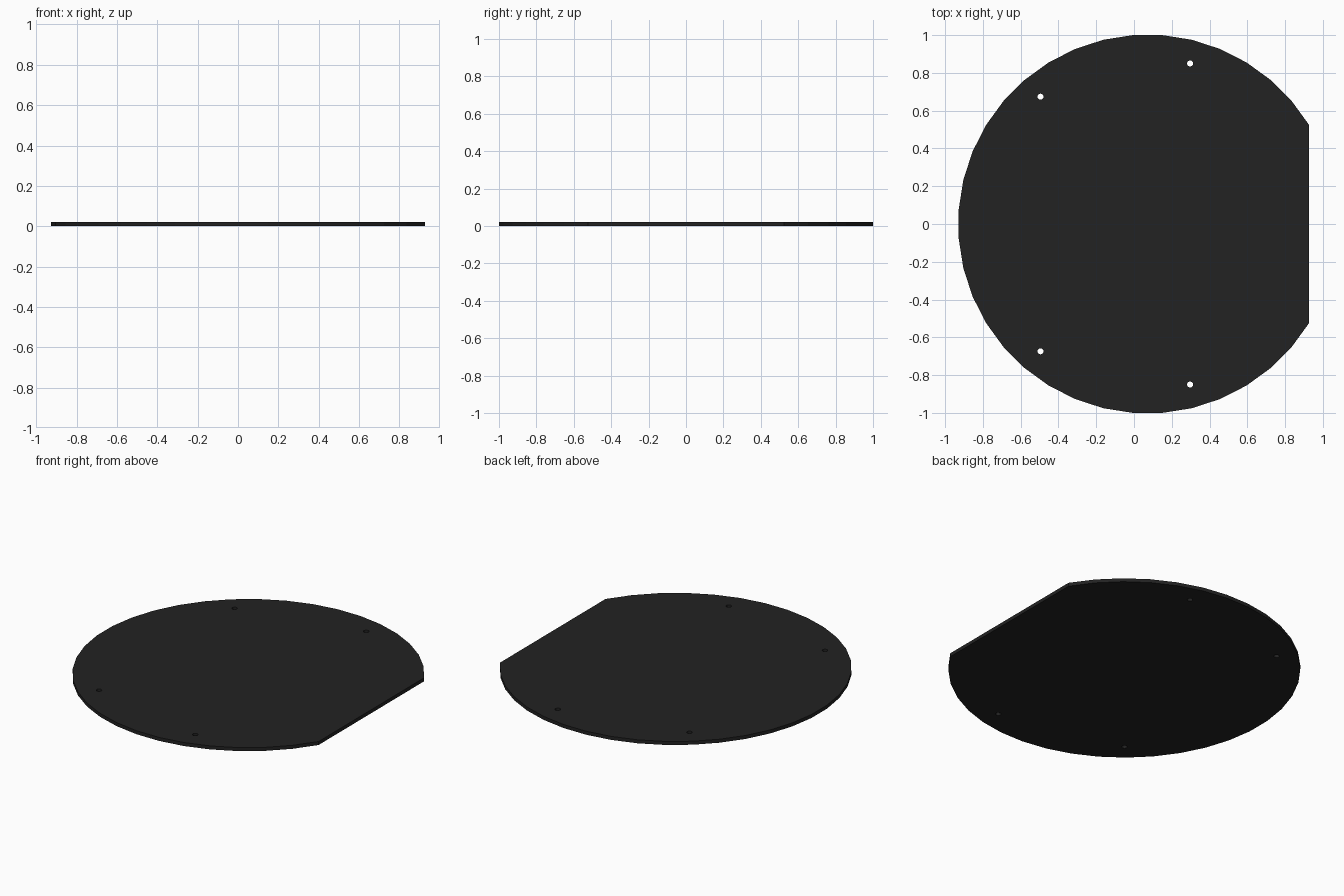
import bpy, bmesh
from math import radians, cos, sin

if "Cube" in bpy.data.objects:
    bpy.data.objects.remove(bpy.data.objects["Cube"])

CX, R, T = 0.072, 1.003, 0.022      # disc centre, corner radius, thickness
HOLE_R = 0.016

# Disc: 40-sided outline, chopped straight between -31.5 and 31.5 degrees
bm = bmesh.new()
ring = []
for i in range(33 + 1):
    a = radians(31.5 + 9 * i)
    ring.append(bm.verts.new((CX + R * cos(a), R * sin(a), 0)))
base = bm.faces.new(ring)
top = bmesh.ops.extrude_face_region(bm, geom=[base])["geom"]
bmesh.ops.translate(bm, vec=(0, 0, T),
                    verts=[v for v in top if isinstance(v, bmesh.types.BMVert)])
bmesh.ops.recalc_face_normals(bm, faces=bm.faces[:])
mesh = bpy.data.meshes.new("base_plate")
bm.to_mesh(mesh)
bm.free()
plate = bpy.data.objects.new("base_plate", mesh)
bpy.context.collection.objects.link(plate)

mat = bpy.data.materials.new("black_plate")
mat.diffuse_color = (0.016, 0.016, 0.016, 1)
mat.use_nodes = True
mat.node_tree.nodes["Principled BSDF"].inputs["Base Color"].default_value = mat.diffuse_color
mesh.materials.append(mat)

# Screw holes: two mirrored pairs, drilled right through
for x, y in ((0.297, 0.85), (-0.495, 0.674)):
    for side in (1, -1):
        bpy.ops.mesh.primitive_cylinder_add(vertices=24, radius=HOLE_R, depth=0.2,
                                            location=(x, side * y, 0))
        cutter = bpy.context.object
        cutter.name = "hole_cutter"
        cutter.data.materials.append(mat)
        cutter.hide_render = True
        mod = plate.modifiers.new("screw_hole", 'BOOLEAN')
        mod.operation = 'DIFFERENCE'
        mod.solver = 'EXACT'
        mod.object = cutter
